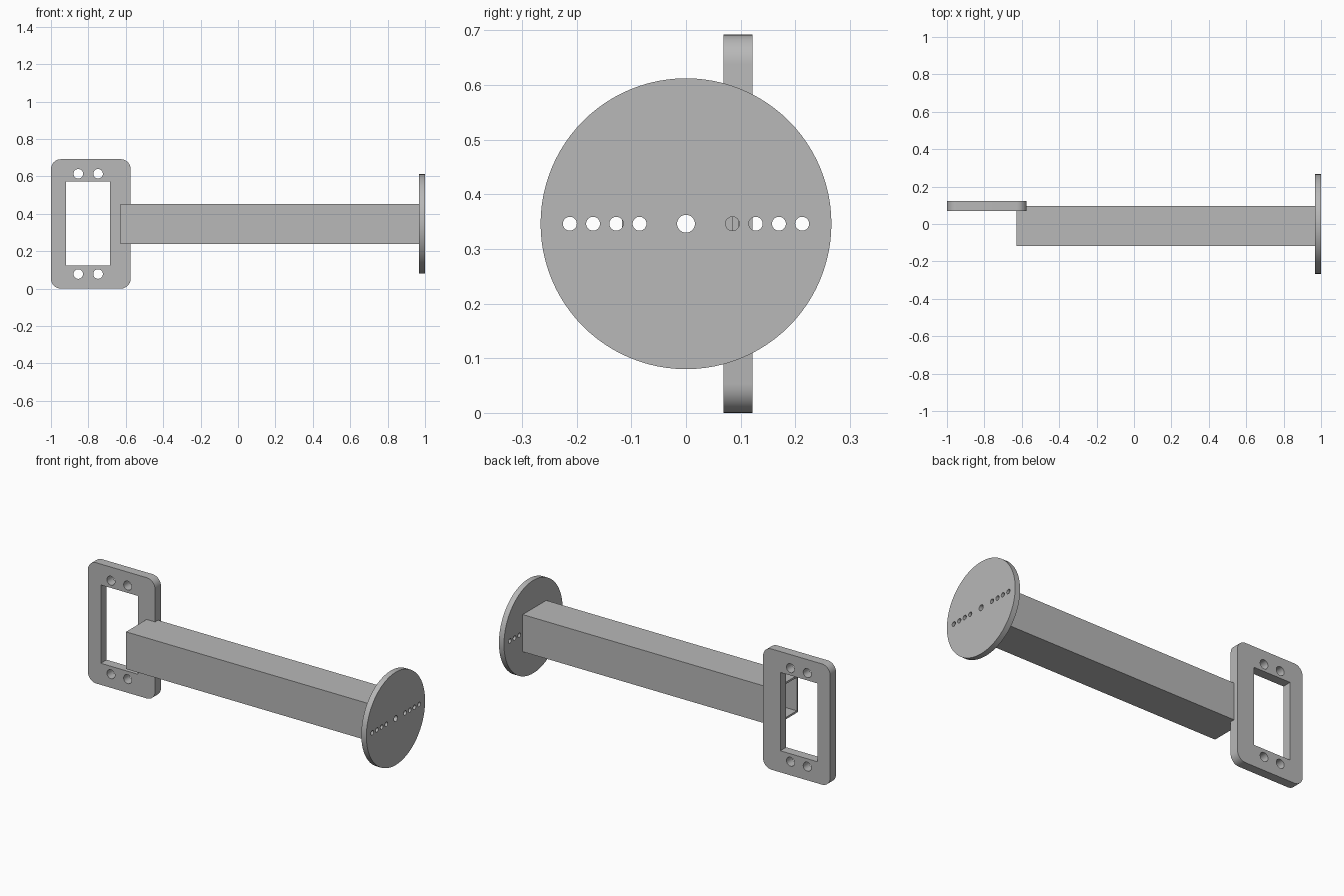
import bpy, bmesh, math
from mathutils import Vector

cube = bpy.data.objects.get("Cube")
if cube:
    bpy.data.objects.remove(cube, do_unlink=True)

MID = 0.346  # height of the shared centre line

steel = bpy.data.materials.new("plain grey")
steel.use_nodes = True
grey = (0.48, 0.48, 0.48, 1)
steel.diffuse_color = grey
steel.node_tree.nodes["Principled BSDF"].inputs["Base Color"].default_value = grey


def circle(u, v, r, n=32):
    return [(u + r * math.cos(2 * math.pi * i / n), v + r * math.sin(2 * math.pi * i / n)) for i in range(n)]


def rect(u, v, w, h, r=0, n=8):
    """Rectangle centred on (u, v), with optional rounded corners."""
    pts = []
    for k, (su, sv) in enumerate([(1, 1), (-1, 1), (-1, -1), (1, -1)]):
        cu, cv = u + su * (w / 2 - r), v + sv * (h / 2 - r)
        if r == 0:
            pts.append((cu, cv))
            continue
        for i in range(n + 1):
            a = math.pi / 2 * (k + i / n)
            pts.append((cu + r * math.cos(a), cv + r * math.sin(a)))
    return pts


def prism(name, loops, axis, start, end):
    """Solid with an outline and holes, extruded along x or y."""
    def place(u, v, d):
        return (d, u, v) if axis == "x" else (u, d, v)

    bm = bmesh.new()
    caps = {start: [], end: []}
    for loop in loops:
        rings = [[bm.verts.new(place(u, v, d)) for u, v in loop] for d in caps]
        n = len(loop)
        for i in range(n):
            j = (i + 1) % n
            bm.faces.new((rings[0][i], rings[0][j], rings[1][j], rings[1][i]))
        for d, ring in zip(caps, rings):
            caps[d] += [bm.edges.get((ring[i], ring[(i + 1) % n])) for i in range(n)]
    normal = Vector((1, 0, 0)) if axis == "x" else Vector((0, 1, 0))
    for edges in caps.values():
        bmesh.ops.triangle_fill(bm, use_beauty=True, use_dissolve=False, edges=edges, normal=normal)
    bmesh.ops.recalc_face_normals(bm, faces=bm.faces[:])
    mesh = bpy.data.meshes.new(name)
    bm.to_mesh(mesh)
    bm.free()
    mesh.materials.append(steel)
    ob = bpy.data.objects.new(name, mesh)
    bpy.context.collection.objects.link(ob)
    bpy.ops.object.select_all(action="DESELECT")
    ob.select_set(True)
    bpy.context.view_layer.objects.active = ob
    bpy.ops.object.shade_smooth_by_angle(angle=math.radians(30))
    return ob


# Rounded mounting frame with a window and four bolt holes
bolts = [circle(-0.801 + sx * 0.053, MID + sz * 0.268, 0.0255) for sx in (-1, 1) for sz in (-1, 1)]
prism("mounting_frame",
      [rect(-0.787, MID, 0.426, 0.692, 0.053), rect(-0.801, MID + 0.002, 0.235, 0.449)] + bolts,
      "y", 0.069, 0.122)

# Hollow square arm, open at the frame end
prism("square_tube",
      [rect(-0.0105, MID, 0.213, 0.213), rect(-0.0105, MID, 0.191, 0.191)],
      "x", -0.628, 0.968)

# Round end disc with a row of holes
row = [circle(s * 0.0425 * k, MID, 0.0127) for s in (-1, 1) for k in (2, 3, 4, 5)]
prism("end_disc",
      [circle(0, MID, 0.266, 96), circle(0, MID, 0.0163)] + row,
      "x", 0.968, 1.0)
